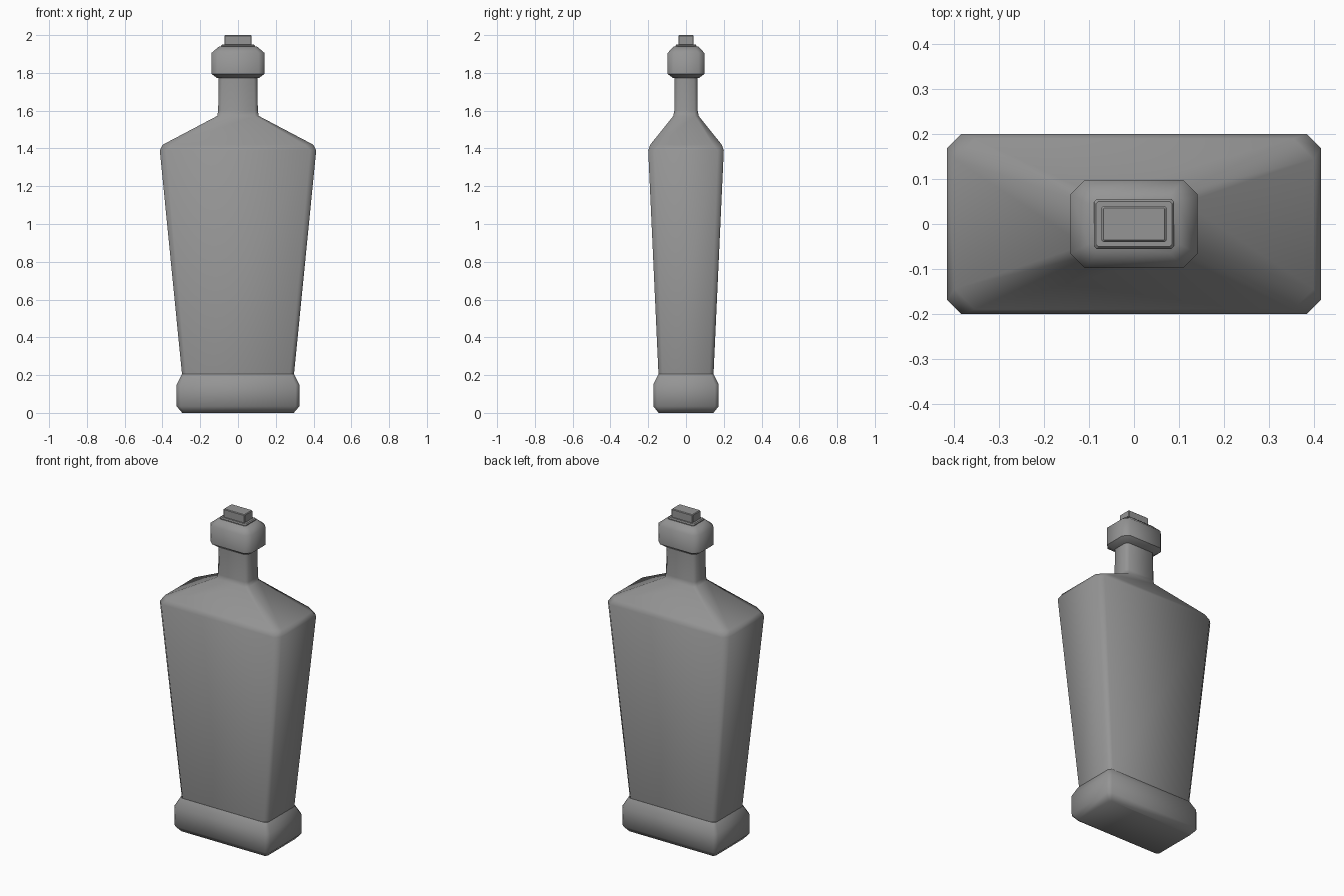
import bpy, bmesh, math

cube = bpy.data.objects.get("Cube")
if cube:
    bpy.data.objects.remove(cube, do_unlink=True)

# Plain grey glass
grey = bpy.data.materials.new("plain grey")
grey.use_nodes = True
grey.diffuse_color = (0.3, 0.3, 0.3, 1)
grey.node_tree.nodes["Principled BSDF"].inputs["Base Color"].default_value = grey.diffuse_color


def ring(bm, z, hx, hy, c):
    """Rectangle with chamfered corners, counter-clockwise from above."""
    pts = [(hx, c - hy), (hx, hy - c), (hx - c, hy), (c - hx, hy),
           (-hx, hy - c), (-hx, c - hy), (c - hx, -hy), (hx - c, -hy)]
    return [bm.verts.new((x, y, z)) for x, y in pts]


def loft(name, sections, angle=50):
    """Closed solid through sections of (z, half width, half depth, chamfer)."""
    bm = bmesh.new()
    rings = [ring(bm, *s) for s in sections]
    for low, high in zip(rings, rings[1:]):
        for i in range(len(low)):
            j = (i + 1) % len(low)
            bm.faces.new((low[i], low[j], high[j], high[i]))
    bm.faces.new(rings[0][::-1])
    bm.faces.new(rings[-1])
    mesh = bpy.data.meshes.new(name)
    bm.to_mesh(mesh)
    bm.free()
    mesh.materials.append(grey)
    obj = bpy.data.objects.new(name, mesh)
    bpy.context.collection.objects.link(obj)
    bpy.ops.object.select_all(action='DESELECT')
    obj.select_set(True)
    bpy.context.view_layer.objects.active = obj
    bpy.ops.object.shade_smooth_by_angle(angle=math.radians(angle))
    return obj


# Foot with chamfered bottom and sloped top
loft("base", [(0, 0.295, 0.145, 0.012), (0.035, 0.325, 0.173, 0.02),
              (0.15, 0.325, 0.173, 0.02), (0.205, 0.297, 0.146, 0.015)])

# Tapered body, shoulders and neck in one surface
loft("body", [(0.19, 0.295, 0.145, 0.022), (1.39, 0.414, 0.2, 0.032),
              (1.42, 0.398, 0.189, 0.045), (1.572, 0.11, 0.067, 0.02),
              (1.6, 0.105, 0.062, 0.018), (1.78, 0.102, 0.06, 0.018)])

# Collar around the neck
loft("collar", [(1.772, 0.11, 0.068, 0.02), (1.795, 0.141, 0.098, 0.032),
                (1.905, 0.141, 0.098, 0.032), (1.94, 0.1, 0.064, 0.02)])

# Thin plate and stopper on top
loft("stopper_plate", [(1.935, 0.089, 0.055, 0.006), (1.945, 0.089, 0.055, 0.006),
                       (1.951, 0.084, 0.05, 0.005)], 30)
loft("stopper", [(1.945, 0.072, 0.04, 0.004), (1.996, 0.072, 0.04, 0.004),
                 (2.0, 0.068, 0.036, 0.003)], 30)
